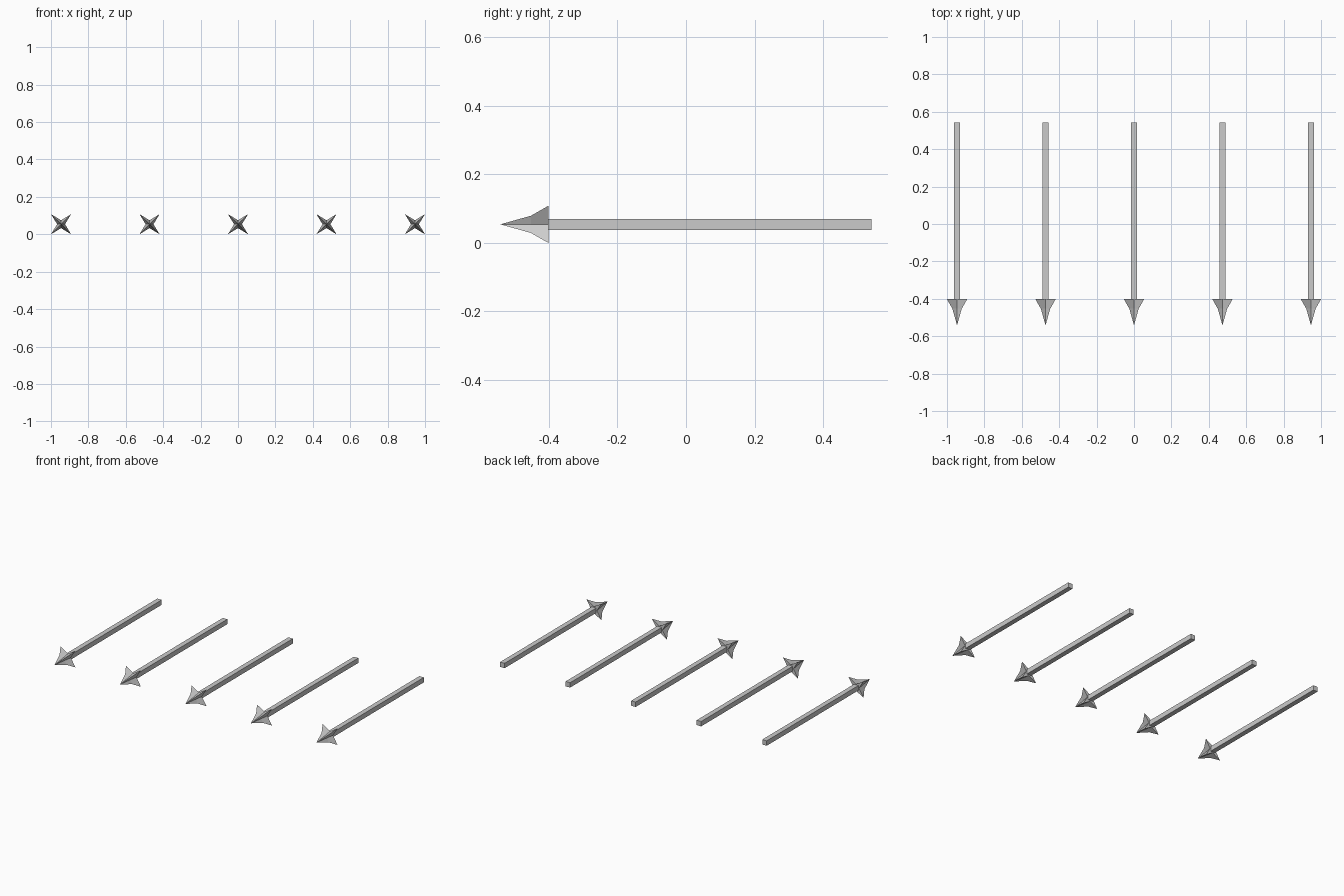
import bpy, bmesh, math

if "Cube" in bpy.data.objects:
    bpy.data.objects.remove(bpy.data.objects["Cube"])

HALF = 0.054          # half width of an arrowhead, also its centre height
SPACING = 0.473
BACK, TIP, TAIL = -0.402, -0.542, 0.542


def make_object(name, bm, x):
    bmesh.ops.recalc_face_normals(bm, faces=bm.faces)
    mesh = bpy.data.meshes.new(name)
    bm.to_mesh(mesh)
    bm.free()
    obj = bpy.data.objects.new(name, mesh)
    obj.location = (x, 0, HALF)
    bpy.context.collection.objects.link(obj)


def star_ring(bm, y, point, valley):
    # four-pointed star with points on the diagonals
    ring = []
    for i in range(8):
        a = i * math.pi / 4
        r = point * math.sqrt(2) if i % 2 else valley
        ring.append(bm.verts.new((r * math.cos(a), y, r * math.sin(a))))
    return ring


def arrow_head(x):
    bm = bmesh.new()
    tip = bm.verts.new((0, TIP, 0))
    mid = star_ring(bm, -0.453, 0.025, 0.013)
    back = star_ring(bm, BACK, HALF, 0.021)
    hub = bm.verts.new((0, BACK, 0))
    for i in range(8):
        j = (i + 1) % 8
        bm.faces.new((tip, mid[i], mid[j]))
        bm.faces.new((mid[i], back[i], back[j], mid[j]))
        bm.faces.new((hub, back[j], back[i]))
    make_object("arrow_head", bm, x)


def arrow_shaft(x):
    bm = bmesh.new()
    bmesh.ops.create_cube(bm, size=1)
    bmesh.ops.scale(bm, vec=(0.032, TAIL - BACK, 0.032), verts=bm.verts)
    bmesh.ops.translate(bm, vec=(0, (TAIL + BACK) / 2, 0), verts=bm.verts)
    make_object("arrow_shaft", bm, x)


# row of five arrows pointing forward
for n in range(-2, 3):
    arrow_head(n * SPACING)
    arrow_shaft(n * SPACING)
